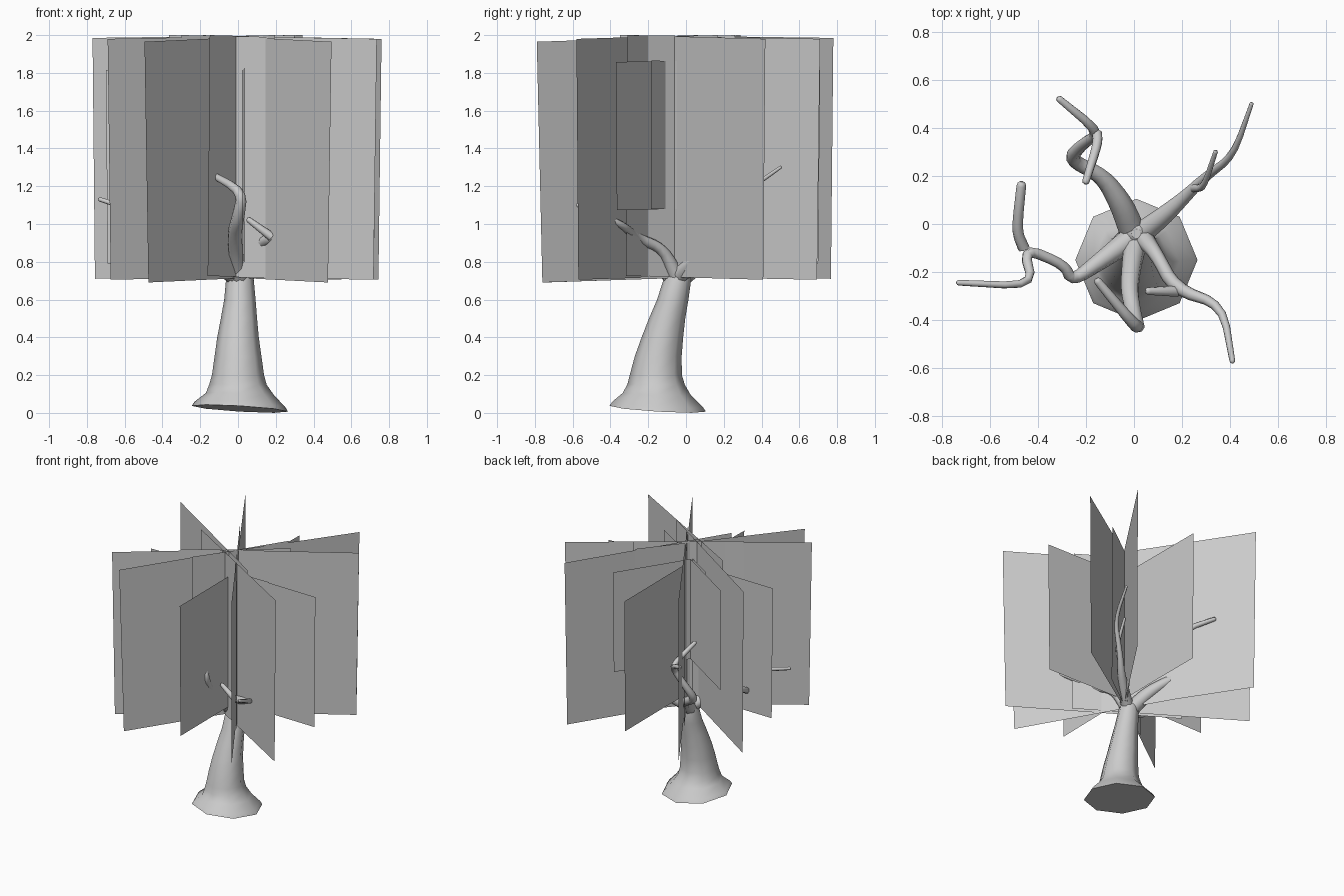
import bpy, bmesh, math
from mathutils import Vector


def finish(bm, name, smooth=True):
    mesh = bpy.data.meshes.new(name)
    bm.to_mesh(mesh)
    bm.free()
    if smooth:
        for p in mesh.polygons:
            p.use_smooth = len(p.vertices) == 4
    ob = bpy.data.objects.new(name, mesh)
    bpy.context.collection.objects.link(ob)
    return ob


# Round off the corners of a path, keeping its ends
def round_path(pts):
    out = [pts[0]]
    for i, (a, b) in enumerate(zip(pts, pts[1:])):
        if i > 0:
            out.append(a.lerp(b, 0.22))
        if i < len(pts) - 2:
            out.append(a.lerp(b, 0.78))
    return out + [pts[-1]]


# Closed round-tipped tube through (x, y, z, radius) points
def tube(name, pts, sides=8):
    path = round_path(round_path([Vector(p) for p in pts]))
    end = path[-1].xyz
    t = (end - path[-2].xyz).normalized()
    r = path[-1][3]
    for s, c in ((0.6, 0.8), (0.95, 0.3)):
        path.append(Vector((*(end + t * r * s), r * c)))
    bm = bmesh.new()
    P = [p.xyz for p in path]
    rings = []
    ref = None
    for i, p in enumerate(P):
        t = (P[min(i + 1, len(P) - 1)] - P[max(i - 1, 0)]).normalized()
        if ref is None:
            ref = t.cross(Vector((0.31, 0.82, 0.48))).normalized()
        a = (ref - t * ref.dot(t)).normalized()
        b = t.cross(a)
        ref = a
        rings.append([bm.verts.new(p + path[i][3] * (a * math.cos(k * math.tau / sides) + b * math.sin(k * math.tau / sides)))
                      for k in range(sides)])
    for r0, r1 in zip(rings, rings[1:]):
        for k in range(sides):
            n = (k + 1) % sides
            bm.faces.new((r0[k], r0[n], r1[n], r1[k]))
    bm.faces.new(rings[0][::-1])
    bm.faces.new(rings[-1])
    return finish(bm, name)


# Trunk: leaning octagonal loft with flared, slightly tilted foot
trunk_rings = [  # x, y, z, radius, foot tilt
    (0.01, -0.15, 0.022, 0.255, 0.06), (0.01, -0.15, 0.045, 0.24, 0.06),
    (0.01, -0.155, 0.1, 0.18, 0.03), (0.0, -0.158, 0.15, 0.152, 0.01), (0.0, -0.16, 0.2, 0.138, 0),
    (0.0, -0.147, 0.3, 0.124, 0), (0.0, -0.125, 0.4, 0.11, 0), (0.005, -0.1, 0.5, 0.096, 0),
    (0.01, -0.07, 0.6, 0.083, 0), (0.01, -0.045, 0.71, 0.073, 0),
    (0.01, -0.04, 0.76, 0.055, 0), (0.01, -0.04, 0.785, 0.02, 0)]
bm = bmesh.new()
prev = None
for x, y, z, r, tilt in trunk_rings:
    ring = []
    for k in range(8):
        a = k * math.tau / 8
        dx, dy = r * math.cos(a), r * math.sin(a)
        ring.append(bm.verts.new((x + dx, y + dy, z - tilt * (dx + dy))))
    if prev:
        for k in range(8):
            n = (k + 1) % 8
            bm.faces.new((prev[k], prev[n], ring[n], ring[k]))
    else:
        bm.faces.new(ring[::-1])
    prev = ring
bm.faces.new(prev)
finish(bm, "trunk")

# Branches and their forks
tube("branch_front", [(0.01, -0.06, 0.7, .05), (-0.01, -0.17, 0.84, .042), (-0.02, -0.28, 0.95, .038),
                      (0.0, -0.38, 1.03, .034), (0.025, -0.45, 1.17, .026), (-0.15, -0.24, 1.27, .017)])
tube("branch_right_front", [(0.03, -0.05, 0.72, .045), (0.09, -0.12, 0.87, .028), (0.17, -0.27, 0.93, .03),
                            (0.37, -0.34, 1.0, .018), (0.41, -0.57, 1.1, .012)])
tube("fork_right_front", [(0.18, -0.28, 0.93, .024), (0.06, -0.28, 1.02, .016)])
tube("branch_right_back", [(0.0, -0.06, 0.7, .05), (0.12, 0.03, 0.79, .04), (0.22, 0.12, 0.87, .026),
                           (0.29, 0.19, 0.96, .02), (0.415, 0.285, 1.15, .015), (0.49, 0.50, 1.30, .009)])
tube("fork_right_back", [(0.25, 0.15, 0.92, .018), (0.29, 0.15, 1.02, .014), (0.34, 0.30, 1.18, .01)])
tube("branch_back", [(0.0, -0.05, 0.7, .055), (-0.05, 0.08, 0.8, .05), (-0.13, 0.2, 0.88, .035),
                     (-0.27, 0.27, 0.96, .03), (-0.22, 0.33, 1.08, .025), (-0.14, 0.38, 1.23, .022),
                     (-0.31, 0.52, 1.32, .015)])
tube("fork_back", [(-0.155, 0.38, 1.22, .022), (-0.15, 0.34, 1.25, .021), (-0.2, 0.18, 1.35, .016)])
tube("branch_left", [(0.03, -0.03, 0.7, .055), (-0.12, -0.14, 0.79, .04), (-0.26, -0.24, 0.84, .024),
                     (-0.29, -0.17, 0.88, .022), (-0.46, -0.1, 0.95, .024), (-0.42, -0.26, 1.03, .017),
                     (-0.73, -0.245, 1.13, .012)])
tube("fork_left", [(-0.46, -0.1, 0.94, .025), (-0.49, -0.03, 0.98, .022), (-0.47, 0.16, 1.06, .02)])


# Foliage card: upright square, outer edge at (x, y), running inward past (cx, cy)
def card(name, x, y, cx, cy, top, size, drop):
    out = Vector((x - cx, y - cy, 0)).normalized()
    ang = drop / size
    along = out * math.cos(ang) - Vector((0, 0, math.sin(ang)))
    up = Vector((0, 0, math.cos(ang))) + out * math.sin(ang)
    corner = Vector((x, y, top - drop))
    bm = bmesh.new()
    vs = [bm.verts.new(c) for c in (corner, corner - along * size,
                                    corner - along * size - up * size, corner - up * size)]
    bm.faces.new(vs)
    finish(bm, name, False)


large = [(-0.48, 0.78, 0.07, -0.1, .015), (0.495, -0.79, 0.06, -0.1, .035),
         (-0.77, 0.385, 0, -0.115, .015), (0.735, -0.58, 0, -0.15, .02),
         (0.76, 0.42, 0, -0.09, .02), (-0.69, -0.58, 0, -0.08, .02),
         (-0.495, -0.77, 0, -0.09, .035), (0.56, 0.71, 0, -0.126, .02)]
for i, (x, y, cx, cy, d) in enumerate(large):
    card(f"large_leaf_card_{i + 1}", x, y, cx, cy, 2.0, 1.275, d)
medium = [(0.73, -0.08, 0, -0.08), (-0.70, -0.08, 0, -0.08), (0.04, 0.71, 0.035, 0), (0.025, -0.76, 0.03, 0)]
for i, (x, y, cx, cy) in enumerate(medium):
    card(f"medium_leaf_card_{i + 1}", x, y, cx, cy, 1.825, 1.025, .01)
small = [(0.335, 0.43, -0.02, -0.1), (-0.47, 0.24, 0, -0.06), (0.45, -0.37, 0, -0.08), (-0.42, -0.45, 0, -0.1)]
for i, (x, y, cx, cy) in enumerate(small):
    card(f"small_leaf_card_{i + 1}", x, y, cx, cy, 1.865, 0.785, .007)
